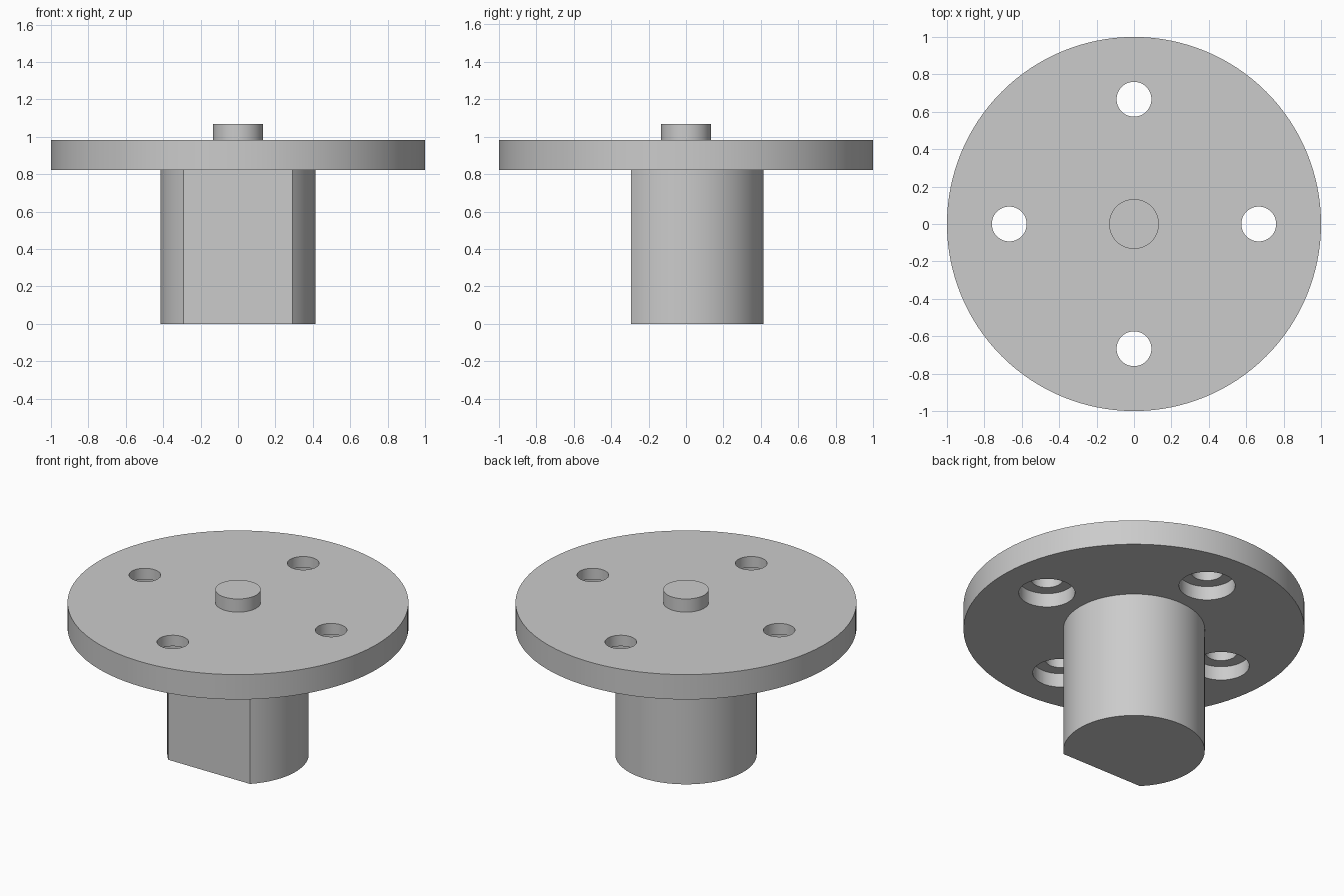
import bpy, bmesh, math

if "Cube" in bpy.data.objects:
    bpy.data.objects.remove(bpy.data.objects["Cube"])

FLANGE_Z, FLANGE_TOP, BOSS_TOP = 0.822, 0.983, 1.068
SHAFT_R, FLAT_Y = 0.415, -0.295
BOLT_CIRCLE, HOLE_R, BORE_R, BORE_DEPTH = 0.667, 0.093, 0.165, 0.09

grey = bpy.data.materials.new("machined grey")
grey.diffuse_color = (0.6, 0.6, 0.6, 1)
grey.use_nodes = True
grey.node_tree.nodes["Principled BSDF"].inputs["Base Color"].default_value = grey.diffuse_color


def prism(name, outline, z0, z1):
    """Extrude a closed xy outline from z0 to z1."""
    bm = bmesh.new()
    face = bm.faces.new([bm.verts.new((x, y, z0)) for x, y in outline])
    top = bmesh.ops.extrude_face_region(bm, geom=[face])["geom"]
    verts = [v for v in top if isinstance(v, bmesh.types.BMVert)]
    bmesh.ops.translate(bm, verts=verts, vec=(0, 0, z1 - z0))
    bmesh.ops.recalc_face_normals(bm, faces=bm.faces)
    mesh = bpy.data.meshes.new(name)
    bm.to_mesh(mesh)
    bm.free()
    mesh.materials.append(grey)
    obj = bpy.data.objects.new(name, mesh)
    bpy.context.collection.objects.link(obj)
    return obj


def arc(r, n, cx=0, cy=0, start=0.0, sweep=math.tau):
    """Points on a circle; a partial sweep includes its end point."""
    steps = n if sweep == math.tau else n - 1
    return [(cx + r * math.cos(start + sweep * i / steps),
             cy + r * math.sin(start + sweep * i / steps)) for i in range(n)]


def combine(target, tool, operation):
    """Apply a boolean and remove the tool body."""
    mod = target.modifiers.new(operation.title(), "BOOLEAN")
    mod.operation, mod.solver, mod.object = operation, "EXACT", tool
    bpy.context.view_layer.objects.active = target
    bpy.ops.object.modifier_apply(modifier=mod.name)
    bpy.data.objects.remove(tool, do_unlink=True)


# Round flange
hub = prism("flanged_hub", arc(1.0, 128), FLANGE_Z, FLANGE_TOP)

# Shaft with one flat side facing the front
a = math.asin(FLAT_Y / SHAFT_R)
shaft = prism("shaft", arc(SHAFT_R, 80, start=a, sweep=math.pi - 2 * a),
              0, FLANGE_Z + 0.03)
combine(hub, shaft, "UNION")

# Small locating boss on top
combine(hub, prism("boss", arc(0.133, 64), FLANGE_TOP - 0.03, BOSS_TOP), "UNION")

# Four bolt holes, counterbored from below
for i in range(4):
    x = BOLT_CIRCLE * math.cos(i * math.pi / 2)
    y = BOLT_CIRCLE * math.sin(i * math.pi / 2)
    combine(hub, prism("hole", arc(HOLE_R, 48, x, y), 0.7, 1.1), "DIFFERENCE")
    combine(hub, prism("counterbore", arc(BORE_R, 48, x, y),
                       0.7, FLANGE_Z + BORE_DEPTH), "DIFFERENCE")

# Smooth round walls, crisp edges
bpy.ops.object.select_all(action="DESELECT")
hub.select_set(True)
bpy.context.view_layer.objects.active = hub
bpy.ops.object.shade_smooth_by_angle(angle=math.radians(30))
